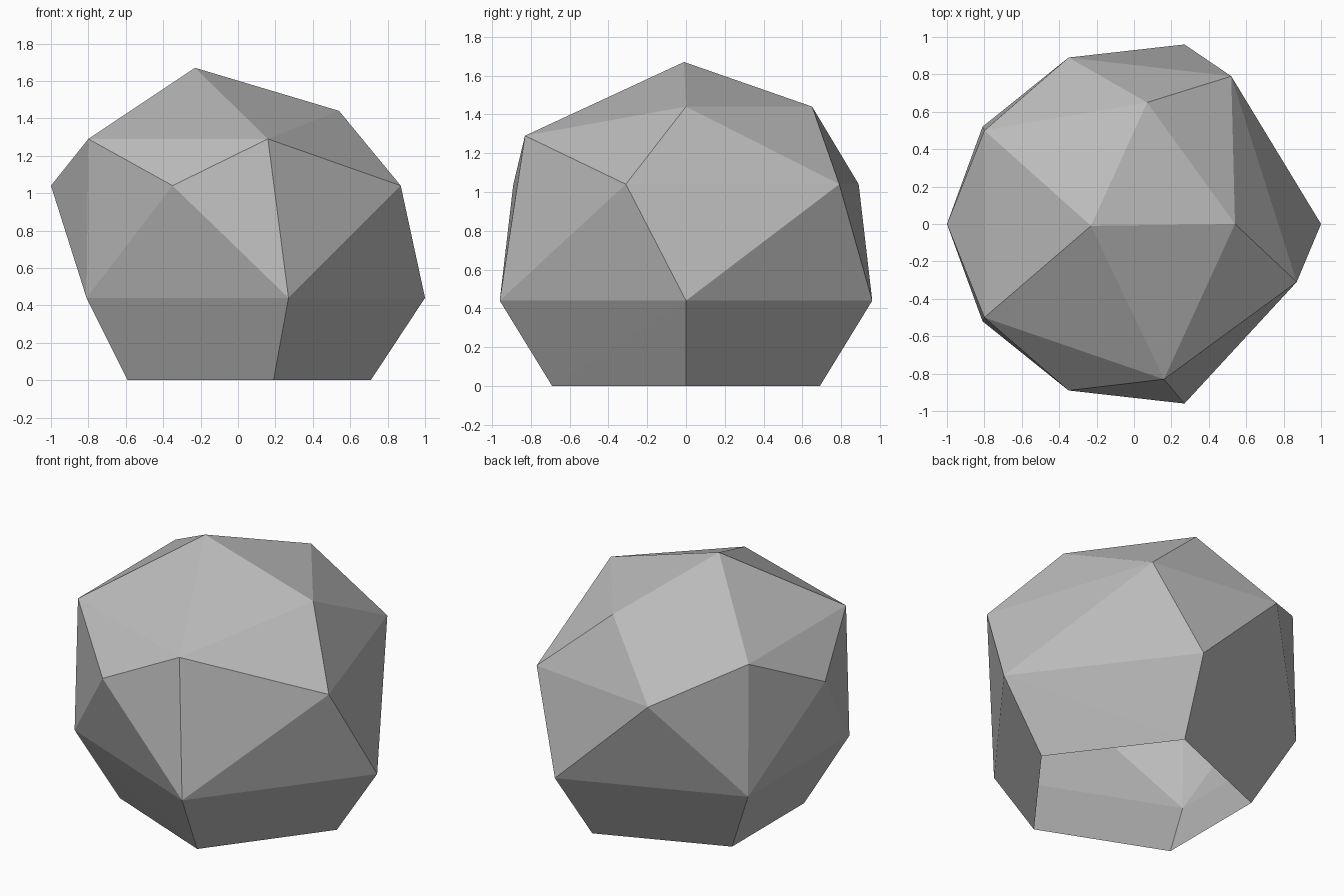
import bpy
import bmesh

# Remove the default object
default_cube = bpy.data.objects.get("Cube")
if default_cube:
    bpy.data.objects.remove(default_cube, do_unlink=True)


def make_material(name, colour):
    material = bpy.data.materials.new(name)
    material.use_nodes = True
    material.diffuse_color = (*colour, 1.0)
    shader = material.node_tree.nodes["Principled BSDF"]
    shader.inputs["Base Color"].default_value = (*colour, 1.0)
    shader.inputs["Roughness"].default_value = 0.9
    return material


def ring(height, singles=(), pairs=()):
    """Corners at one height; pairs are mirrored front to back."""
    corners = [(x, y, height) for x, y in singles]
    for x, y in pairs:
        corners += [(x, y, height), (x, -y, height)]
    return corners


# Rings of corners from the ground up to the peak
foot = ring(0.0, singles=[(0.71, 0)], pairs=[(0.19, 0.69), (-0.59, 0.37)])
belly = ring(0.44, singles=[(1.0, 0)], pairs=[(0.27, 0.96), (-0.81, 0.52)])
waist = ring(1.04, singles=[(-1.0, 0), (0.87, -0.31), (0.52, 0.79)],
             pairs=[(-0.35, 0.89)])
shoulder = ring(1.29, singles=[(0.16, -0.83)], pairs=[(-0.8, 0.5)])
crown = ring(1.44, singles=[(0.54, 0), (0.07, 0.65)])
peak = ring(1.67, singles=[(-0.23, -0.01)])

# Wrap the corners in a faceted skin
bm = bmesh.new()
for corner in foot + belly + waist + shoulder + crown + peak:
    bm.verts.new(corner)
bmesh.ops.convex_hull(bm, input=bm.verts[:])
bmesh.ops.recalc_face_normals(bm, faces=bm.faces[:])

# Leave the underside open
underside = [f for f in bm.faces if all(v.co.z < 0.01 for v in f.verts)]
bmesh.ops.delete(bm, geom=underside, context="FACES")

mesh = bpy.data.meshes.new("boulder")
bm.to_mesh(mesh)
bm.free()
mesh.materials.append(make_material("stone grey", (0.5, 0.5, 0.5)))
boulder = bpy.data.objects.new("boulder", mesh)
bpy.context.collection.objects.link(boulder)
